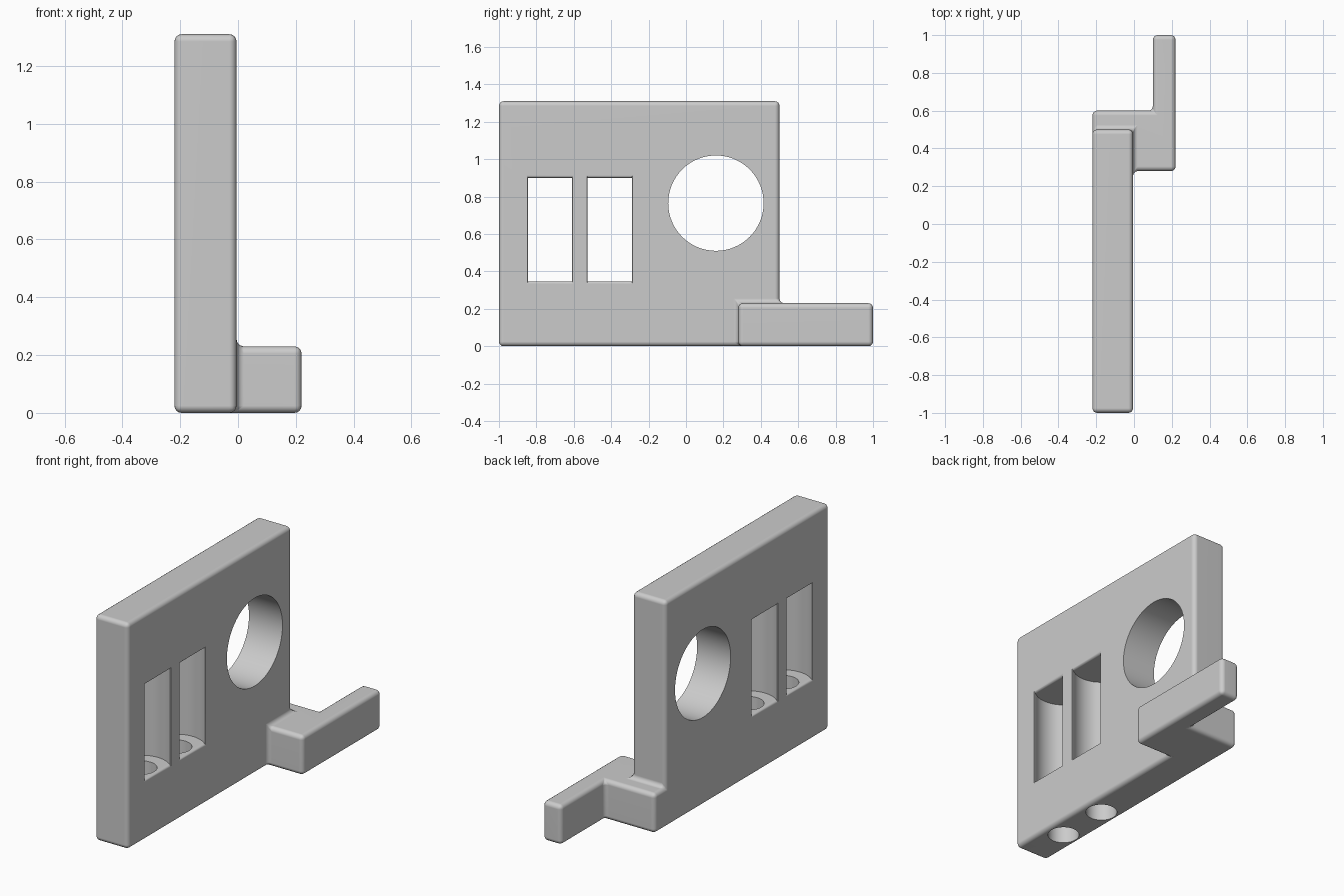
import bpy, bmesh, math
from mathutils import Matrix, Vector

if "Cube" in bpy.data.objects:
    bpy.data.objects.remove(bpy.data.objects["Cube"], do_unlink=True)

grey = bpy.data.materials.new("plain_grey")
grey.use_nodes = True
colour = (0.6, 0.6, 0.6, 1)
grey.diffuse_color = colour
for node in grey.node_tree.nodes:
    if node.type == 'BSDF_PRINCIPLED':
        node.inputs["Base Color"].default_value = colour

X0, X1 = -0.22, -0.005           # plate faces
MID, HALF = (X0 + X1) / 2, (X1 - X0) / 2


def to_object(bm, name):
    bmesh.ops.recalc_face_normals(bm, faces=bm.faces[:])
    mesh = bpy.data.meshes.new(name)
    bm.to_mesh(mesh)
    bm.free()
    obj = bpy.data.objects.new(name, mesh)
    bpy.context.collection.objects.link(obj)
    mesh.materials.append(grey)
    return obj


def cylinder(name, centre, radius, length, axis):
    bm = bmesh.new()
    turn = Vector((0, 0, 1)).rotation_difference(Vector(axis)).to_matrix().to_4x4()
    bmesh.ops.create_cone(bm, cap_ends=True, segments=64, radius1=radius, radius2=radius,
                          depth=length, matrix=Matrix.Translation(centre) @ turn)
    return to_object(bm, name)


def body():
    """Upright plate with a stepped foot, as filled cells of a coarse grid."""
    xs = [X0, X1, 0.1, 0.22]
    ys = [-1, 0.28, 0.5, 0.6, 1]
    zs = [0, 0.23, 1.31]
    plate = {(0, j, k) for j in range(2) for k in range(2)}
    foot = {(i, j, 0) for i in range(3) for j in (1, 2)}
    prong = {(2, 3, 0)}
    cells = plate | foot | prong
    bm = bmesh.new()
    for cell in cells:
        for axis in range(3):
            for side in (0, 1):
                near = list(cell)
                near[axis] += 2 * side - 1
                if tuple(near) in cells:
                    continue
                quad = []
                for a, b in ((0, 0), (1, 0), (1, 1), (0, 1)):
                    c = list(cell)
                    c[axis] += side
                    c[(axis + 1) % 3] += a
                    c[(axis + 2) % 3] += b
                    quad.append(bm.verts.new((xs[c[0]], ys[c[1]], zs[c[2]])))
                bm.faces.new(quad)
    bmesh.ops.remove_doubles(bm, verts=bm.verts[:], dist=0.0001)
    bmesh.ops.recalc_face_normals(bm, faces=bm.faces[:])
    bmesh.ops.dissolve_limit(bm, angle_limit=0.02, verts=bm.verts[:], edges=bm.edges[:])
    # round every outer and inner edge
    bmesh.ops.bevel(bm, geom=bm.edges[:], offset=0.025, offset_type='OFFSET',
                    segments=4, profile=0.5, affect='EDGES', clamp_overlap=True)
    return to_object(bm, "bracket_body")


def slot(name, y, z0=0.347, z1=0.9, radius=0.154, lip=0.015):
    """Window with bowed side walls and rounded rims, lofted through the plate."""
    stations = [(HALF + 0.05, lip, HALF)]
    for i in range(5):
        t = math.radians(90 * (1 - i / 4))
        x = HALF - lip * (1 - math.sin(t))
        stations.append((x, lip * (1 - math.cos(t)), x))
    inner = HALF - lip
    half = [(inner * (1 - i / 6), 0, inner * (1 - i / 6)) for i in range(1, 6)]
    side = stations + half
    full = side + [(0, 0, 0)] + [(-x, e, a) for x, e, a in reversed(side)]
    bm = bmesh.new()
    rings = []
    for x, e, a in full:
        w = math.sqrt(radius ** 2 - a ** 2) + e
        rings.append([bm.verts.new((MID + x, y + s * w, z))
                      for s, z in ((-1, z0 - e), (1, z0 - e), (1, z1 + e), (-1, z1 + e))])
    for r, q in zip(rings, rings[1:]):
        for k in range(4):
            n = (k + 1) % 4
            bm.faces.new((r[k], r[n], q[n], q[k]))
    bm.faces.new(rings[0])
    bm.faces.new(rings[-1])
    return to_object(bm, name)


bracket = body()

# Cutters: round opening, two windows, and a drilled hole under each window
cutters = [cylinder("round_opening_cutter", (MID, 0.16, 0.765), 0.255, 0.6, (1, 0, 0))]
for label, y in (("front", -0.727), ("rear", -0.408)):
    cutters.append(slot(label + "_window_cutter", y))
    cutters.append(cylinder(label + "_drill_cutter", (MID, y, 0.17), 0.084, 0.5, (0, 0, 1)))

for cutter in cutters:
    cutter.hide_render = True
    mod = bracket.modifiers.new(cutter.name, 'BOOLEAN')
    mod.operation = 'DIFFERENCE'
    mod.solver = 'EXACT'
    mod.object = cutter

# Bake the cuts, then drop the cutters
bpy.context.view_layer.update()
graph = bpy.context.evaluated_depsgraph_get()
cut_mesh = bpy.data.meshes.new_from_object(bracket.evaluated_get(graph))
bracket.modifiers.clear()
bracket.data = cut_mesh
cut_mesh.materials.clear()
cut_mesh.materials.append(grey)
for poly in cut_mesh.polygons:
    poly.material_index = 0
for cutter in cutters:
    bpy.data.objects.remove(cutter, do_unlink=True)

# Smooth roundings, crisp cut edges, flat large faces
bpy.ops.object.select_all(action='DESELECT')
bracket.select_set(True)
bpy.context.view_layer.objects.active = bracket
bpy.ops.object.shade_smooth_by_angle(angle=math.radians(35))
weighted = bracket.modifiers.new("weighted_normals", 'WEIGHTED_NORMAL')
weighted.keep_sharp = True
